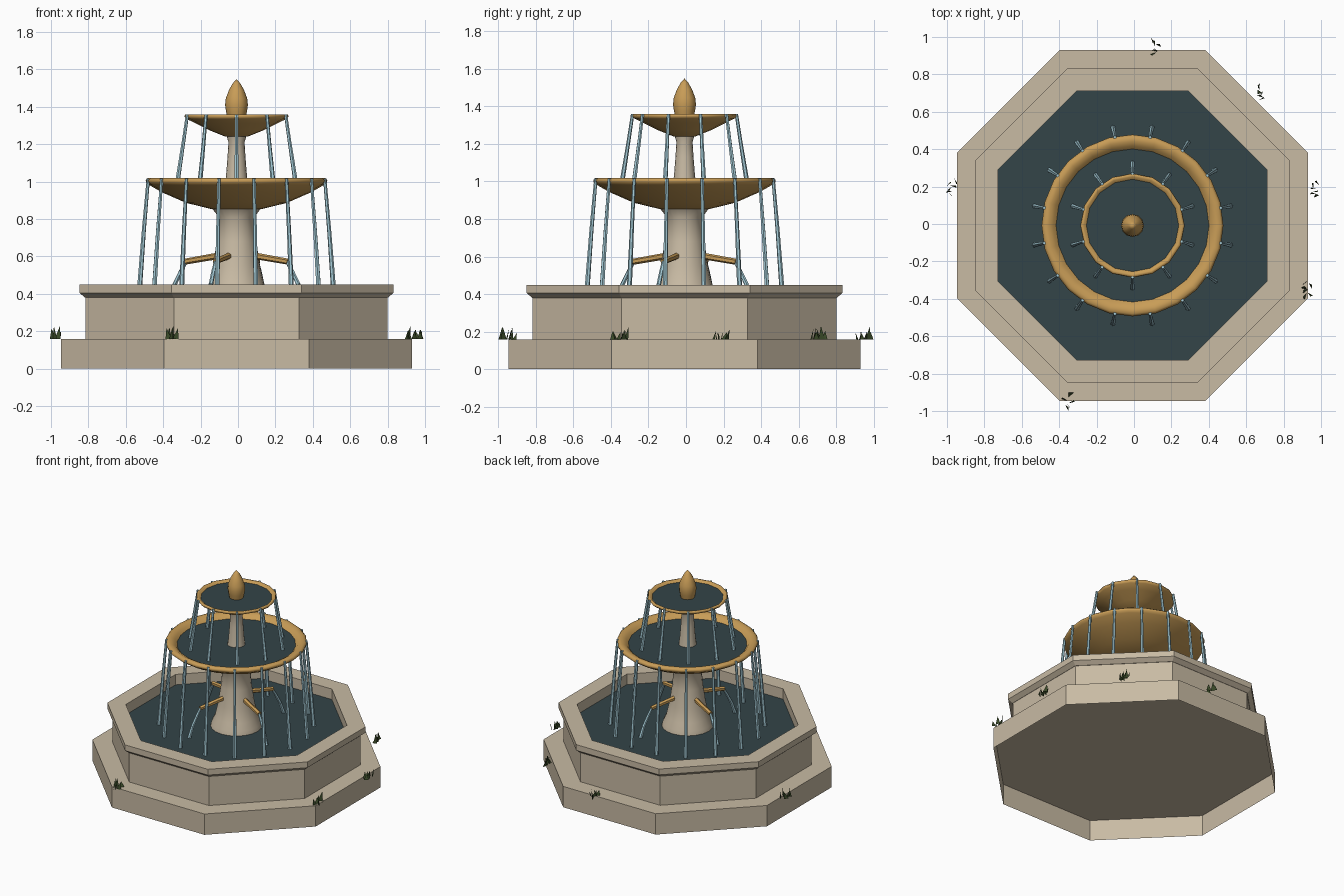
import bpy, bmesh, math, random
from mathutils import Vector, Matrix

random.seed(4)
cube = bpy.data.objects.get("Cube")
if cube:
    bpy.data.objects.remove(cube)

CENTRE = Vector((-0.008, -0.008, 0))


def material(name, rgb):
    m = bpy.data.materials.new(name)
    m.use_nodes = True
    m.diffuse_color = (*rgb, 1)
    m.node_tree.nodes["Principled BSDF"].inputs["Base Color"].default_value = (*rgb, 1)
    return m


STONE = material("warm stone", (0.58, 0.495, 0.37))
GOLD = material("aged gold", (0.58, 0.335, 0.095))
POOL = material("dark water", (0.033, 0.058, 0.065))
JET = material("falling water", (0.38, 0.61, 0.69))
GRASS = material("dark grass", (0.04, 0.065, 0.02))


def finish(name, bm, mat, smooth=None):
    bmesh.ops.remove_doubles(bm, verts=bm.verts, dist=1e-5)
    bmesh.ops.recalc_face_normals(bm, faces=bm.faces)
    mesh = bpy.data.meshes.new(name)
    bm.to_mesh(mesh)
    bm.free()
    mesh.materials.append(mat)
    ob = bpy.data.objects.new(name, mesh)
    ob.location = CENTRE
    bpy.context.collection.objects.link(ob)
    if smooth:
        bpy.ops.object.select_all(action="DESELECT")
        ob.select_set(True)
        bpy.context.view_layer.objects.active = ob
        bpy.ops.object.shade_smooth_by_angle(angle=math.radians(smooth))


def lathe(name, profile, sides, mat, smooth=None, closed=False):
    """Turn a (radius, height) profile about z; octagons take apothems."""
    bm = bmesh.new()
    grow = 1 / math.cos(math.pi / 8) if sides == 8 else 1
    turn = math.pi / sides if sides == 8 else 0
    rings = []
    for r, z in profile:
        rings.append([bm.verts.new((r * grow * math.cos(turn + math.tau * i / sides),
                                    r * grow * math.sin(turn + math.tau * i / sides), z))
                      for i in range(sides if r else 1)])
    pairs = list(zip(rings, rings[1:]))
    if closed:
        pairs.append((rings[-1], rings[0]))
    for a, b in pairs:
        if len(a) == 1:
            a, b = b, a
        if len(b) == 1 and abs(a[0].co.z - b[0].co.z) < 1e-6:
            bm.faces.new(a)  # flat cap
            continue
        for i in range(sides):
            j = (i + 1) % sides
            bm.faces.new([a[i], a[j], b[0]] if len(b) == 1 else [a[i], a[j], b[j], b[i]])
    for v in [v for v in bm.verts if not v.link_faces]:
        bm.verts.remove(v)
    finish(name, bm, mat, smooth)


def tube(bm, start, end, r1, r2, sides=6):
    start, end = Vector(start), Vector(end)
    d = end - start
    place = Matrix.Translation((start + end) / 2) @ d.to_track_quat("Z", "Y").to_matrix().to_4x4()
    bmesh.ops.create_cone(bm, cap_ends=True, segments=sides, radius1=r1, radius2=r2,
                          depth=d.length, matrix=place)


def polar(r, degrees, z):
    a = math.radians(degrees)
    return (r * math.cos(a), r * math.sin(a), z)


def ring_of_tubes(name, count, first, path, radii, mat):
    """Repeat a tube along (radius, height) points around the axis."""
    bm = bmesh.new()
    for k in range(count):
        pts = [polar(r, first + 360 * k / count, z) for r, z in path]
        for i in range(len(pts) - 1):
            tube(bm, pts[i], pts[i + 1], radii[i], radii[i + 1])
    finish(name, bm, mat, 40)


# Octagonal base (open underneath), pool wall and coping
lathe("plinth", [(0.938, 0), (0.938, 0.158), (0, 0.158)], 8, STONE)
lathe("pool_wall", [(0.808, 0.158), (0.808, 0.385), (0.72, 0.385), (0.72, 0.158)], 8, STONE, closed=True)
lathe("coping", [(0.81, 0.38), (0.84, 0.405), (0.84, 0.449), (0.72, 0.449), (0.72, 0.38)],
      8, STONE, closed=True)
lathe("pool_water", [(0.72, 0.37), (0, 0.37)], 8, POOL)

# Columns
lathe("lower_column", [(0.18, 0.36), (0.172, 0.40), (0.148, 0.45), (0.125, 0.55), (0.106, 0.68),
                       (0.095, 0.81), (0.13, 0.855)], 20, STONE, 60)
lathe("upper_column", [(0.064, 0.97), (0.056, 1.03), (0.048, 1.13), (0.043, 1.21), (0.055, 1.25)],
      16, STONE, 60)

# Bowls with rounded lips and their water
lathe("lower_bowl", [(0, 0.852), (0.13, 0.852), (0.27, 0.886), (0.4, 0.943), (0.468, 0.982),
                     (0.483, 0.995), (0.486, 1.008), (0.473, 1.019), (0.45, 1.019),
                     (0.425, 1.006), (0.403, 0.98)], 24, GOLD, 80)
lathe("lower_bowl_water", [(0.41, 0.987), (0, 0.987)], 24, POOL)
lathe("upper_bowl", [(0, 1.24), (0.06, 1.24), (0.14, 1.272), (0.22, 1.312), (0.268, 1.335),
                     (0.279, 1.347), (0.274, 1.358), (0.262, 1.358), (0.242, 1.338)], 16, GOLD, 80)
lathe("upper_bowl_water", [(0.248, 1.343), (0, 1.343)], 16, POOL)

# Finial
lathe("finial", [(0.048, 1.34), (0.056, 1.375), (0.061, 1.41), (0.057, 1.445), (0.04, 1.49),
                 (0.02, 1.525), (0, 1.548)], 12, GOLD, 50)

# Falling water and spouts
ring_of_tubes("lower_jets", 16, 11.25, [(0.481, 1.015), (0.505, 0.74), (0.533, 0.37)],
              [0.009, 0.011, 0.014], JET)
ring_of_tubes("upper_jets", 10, 90, [(0.276, 1.358), (0.3, 1.2), (0.334, 0.987)],
              [0.009, 0.01, 0.013], JET)
ring_of_tubes("spouts", 4, 67.5, [(0.08, 0.607), (0.297, 0.572)], [0.018, 0.016], GOLD)
ring_of_tubes("spout_streams", 4, 67.5, [(0.292, 0.572), (0.322, 0.52), (0.358, 0.45), (0.385, 0.37)],
              [0.009, 0.011, 0.012, 0.014], JET)

# Grass tufts of flat pointed blades around the plinth
bm = bmesh.new()
for x, y in [(0.12, 0.955), (0.69, 0.71), (-0.965, 0.2), (0.985, 0.19), (0.935, -0.345), (-0.345, -0.94)]:
    for k in range(6):
        foot = Vector((x + random.uniform(-0.02, 0.02), y + (k - 2.5) * 0.014, 0.158))
        yaw = random.uniform(0, math.pi)
        side = Vector((math.cos(yaw), math.sin(yaw), 0)) * 0.017
        lean = Vector((random.uniform(-0.015, 0.015), random.uniform(-0.015, 0.015),
                       random.uniform(0.035, 0.072)))
        bm.faces.new([bm.verts.new(p) for p in (foot - side, foot + side, foot + lean)])
finish("grass_tufts", bm, GRASS)
